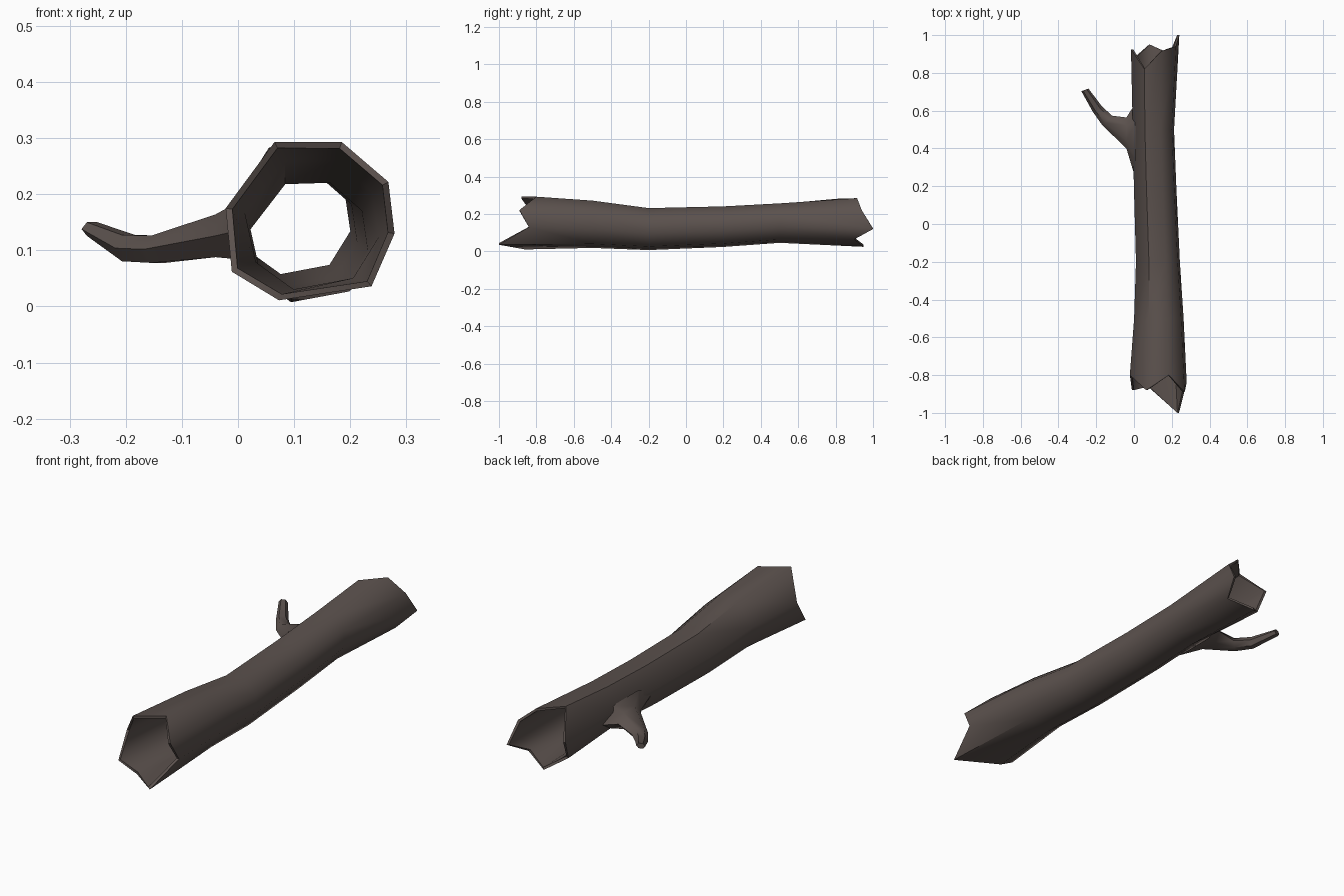
import bpy, bmesh, math
from mathutils import Vector

if "Cube" in bpy.data.objects:
    bpy.data.objects.remove(bpy.data.objects["Cube"])

bark = bpy.data.materials.new("dark bark")
bark.diffuse_color = (0.105, 0.083, 0.075, 1)
bark.use_nodes = True
bark.node_tree.nodes["Principled BSDF"].inputs["Base Color"].default_value = bark.diffuse_color


def loft(name, rings, loop=False, cap=False):
    """Skin a list of equal-length rings of points."""
    bm = bmesh.new()
    vs = [[bm.verts.new(p) for p in r] for r in rings]
    n = len(vs[0])
    for i in range(len(vs) if loop else len(vs) - 1):
        a, b = vs[i], vs[(i + 1) % len(vs)]
        for k in range(n):
            m = (k + 1) % n
            bm.faces.new((a[k], a[m], b[m], b[k]))
    if cap:
        bm.faces.new(vs[-1])
    bmesh.ops.recalc_face_normals(bm, faces=bm.faces)
    me = bpy.data.meshes.new(name)
    bm.to_mesh(me)
    bm.free()
    me.materials.append(bark)
    ob = bpy.data.objects.new(name, me)
    bpy.context.collection.objects.link(ob)
    bpy.ops.object.select_all(action='DESELECT')
    ob.select_set(True)
    bpy.context.view_layer.objects.active = ob
    bpy.ops.object.shade_smooth_by_angle(angle=math.radians(50))
    return ob


# Jagged ends (x, y, z), eight corners each
front = [(.065, -.88, .293), (.185, -.80, .293), (.268, -.89, .222), (.279, -.84, .13),
         (.238, -1.0, .036), (.073, -.86, .011), (-.011, -.88, .062), (-.022, -.80, .175)]
back = [(.055, .82, .283), (.145, .915, .285), (.222, .94, .22), (.24, 1.0, .12),
        (.195, .90, .065), (.08, .95, .025), (.0, .88, .075), (-.016, .925, .17)]

# Middle rings: y, centre x, centre z, radius
angles = [114, 70, 28, -11, -53, -106, -146, 171]
middle = [(-.5, .132, .147, .133), (-.2, .127, .121, .118),
          (.2, .112, .134, .114), (.5, .103, .153, .111)]


def ring(y, cx, cz, r):
    return [(cx + r * math.cos(math.radians(a)), y, cz + r * math.sin(math.radians(a)))
            for a in angles]


def shrink(points, t=.012):
    c = sum((Vector(p) for p in points), Vector()) / len(points)
    out = []
    for p in points:
        d = Vector((p[0] - c.x, 0, p[2] - c.z))
        out.append(Vector(p) - d.normalized() * t)
    return out


# Hollow trunk: outside forward, inside back
outer = [front] + [ring(*m) for m in middle] + [back]
inner = [shrink(r) for r in reversed(outer)]
loft("hollow_trunk", outer + inner, loop=True)

# Side branch: centre, half width along the trunk, half height, turn about z
branch = [((.008, .44, .137), .20, .062, 0),
          ((-.04, .482, .126), .082, .044, 0),
          ((-.142, .548, .102), .036, .028, 45),
          ((-.195, .61, .104), .028, .027, 58),
          ((-.26, .71, .138), .020, .014, 70)]
rings = []
for c, w, h, turn in branch:
    t = math.radians(turn)
    side = Vector((math.sin(t), math.cos(t), 0))
    rings.append([Vector(c) + side * w * math.cos(k * math.tau / 6)
                  + Vector((0, 0, h * math.sin(k * math.tau / 6))) for k in range(6)])
loft("side_branch", rings, cap=True)
